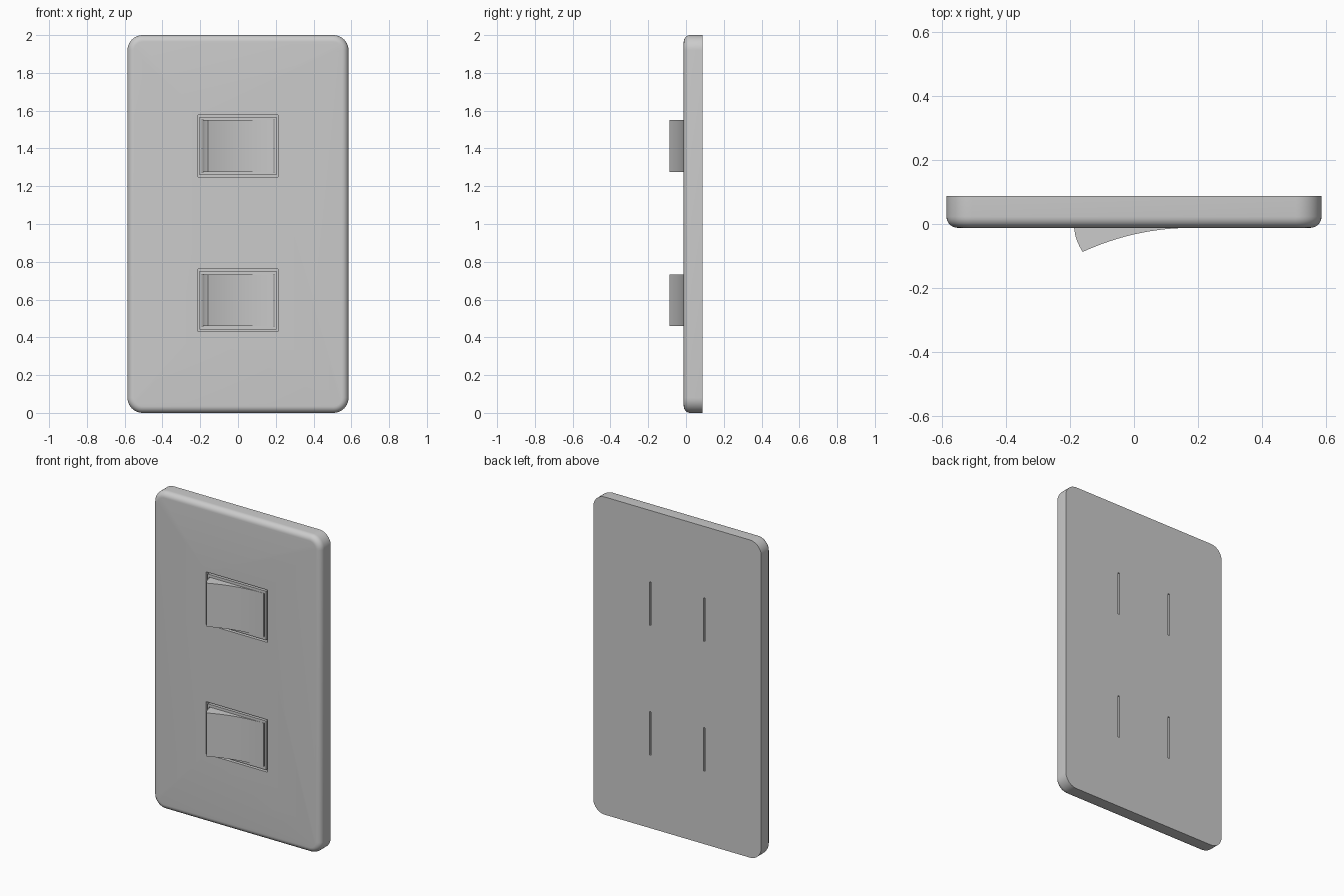
import bpy, bmesh, math

if "Cube" in bpy.data.objects:
    bpy.data.objects.remove(bpy.data.objects["Cube"])

FRONT, BACK = -0.012, 0.087


def prism(name, pts, direction):
    """Extrude a closed outline of 3D points along a direction."""
    bm = bmesh.new()
    face = bm.faces.new([bm.verts.new(p) for p in pts])
    ext = bmesh.ops.extrude_face_region(bm, geom=[face])
    bmesh.ops.translate(bm, vec=direction,
                        verts=[v for v in ext["geom"] if isinstance(v, bmesh.types.BMVert)])
    bmesh.ops.recalc_face_normals(bm, faces=bm.faces)
    me = bpy.data.meshes.new(name)
    bm.to_mesh(me)
    bm.free()
    ob = bpy.data.objects.new(name, me)
    bpy.context.collection.objects.link(ob)
    return ob


def box(name, x0, x1, y0, y1, z0, z1):
    return prism(name, [(x0, y0, z0), (x1, y0, z0), (x1, y0, z1), (x0, y0, z1)], (0, y1 - y0, 0))


def activate(ob):
    bpy.ops.object.select_all(action='DESELECT')
    ob.select_set(True)
    bpy.context.view_layer.objects.active = ob


def cut(ob, cutter):
    mod = ob.modifiers.new("cut", 'BOOLEAN')
    mod.operation, mod.solver, mod.object = 'DIFFERENCE', 'EXACT', cutter
    activate(ob)
    bpy.ops.object.modifier_apply(modifier=mod.name)


def smooth(ob, angle=30):
    activate(ob)
    bpy.ops.object.shade_smooth_by_angle(angle=math.radians(angle))


# Wall plate: rounded rectangle with a rounded front rim
W, H, R, N = 0.585, 2.0, 0.08, 10
outline = []
for k, (cx, cz) in enumerate([(W - R, H - R), (R - W, H - R), (R - W, R), (W - R, R)]):
    for i in range(N + 1):
        a = math.pi / 2 * (k + i / N)
        outline.append((cx + R * math.cos(a), FRONT, cz + R * math.sin(a)))
plate = prism("wall_plate", outline, (0, BACK - FRONT, 0))
bm = bmesh.new()
bm.from_mesh(plate.data)
rim = [e for e in bm.edges if all(abs(v.co.y - FRONT) < 1e-5 for v in e.verts)]
bmesh.ops.bevel(bm, geom=rim, offset=0.035, offset_type='OFFSET', segments=7,
                profile=0.5, affect='EDGES')
bm.to_mesh(plate.data)
bm.free()

# Rocker side profile: curved end wall and a concave sweeping face
profile = [(0.187, 0.02), (-0.187, 0.02), (-0.187, -0.012), (-0.1835, -0.034),
           (-0.178, -0.052), (-0.170, -0.07)]
for i in range(25):
    t = i / 24
    profile.append((-0.16 + 0.347 * t, FRONT - 0.075 * (1 - t) ** 2.1))

for label, zc in (("lower", 0.596), ("upper", 1.413)):
    # Pocket in the plate, filled by an inset panel leaving a thin groove
    pocket = box("pocket", -0.213, 0.213, -0.1, 0.012, zc - 0.165, zc + 0.165)
    panel = box(label + "_switch_panel", -0.203, 0.203, -0.011, 0.012, zc - 0.154, zc + 0.154)
    cut(plate, pocket)
    bpy.data.objects.remove(pocket)
    # Slits running right through at both ends of the rocker
    for s in (-1, 1):
        x0, x1 = sorted((s * 0.183, s * 0.194))
        slit = box("slit", x0, x1, -0.2, 0.2, zc - 0.137, zc + 0.137)
        cut(plate, slit)
        cut(panel, slit)
        bpy.data.objects.remove(slit)
    # Rocker switch, its hidden root kept clear of the slits
    pts = [((max(-0.183, min(0.183, x)) if y > -0.011 else x), y, zc - 0.137)
           for x, y in profile]
    rocker = prism(label + "_rocker", pts, (0, 0, 0.274))
    smooth(rocker, 25)

smooth(plate)
